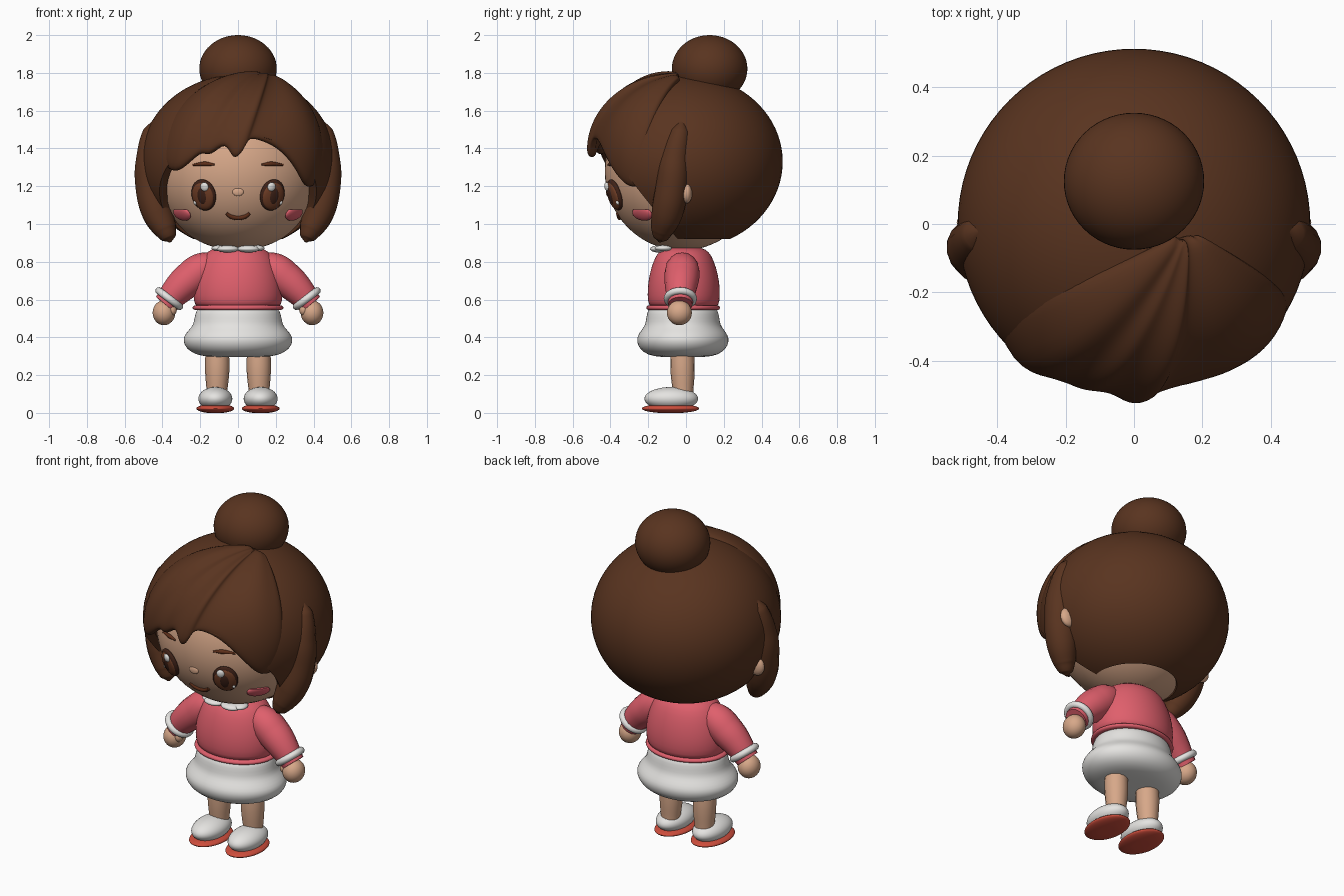
import bpy, bmesh, math
from mathutils import Vector, Matrix

cube = bpy.data.objects.get("Cube")
if cube:
    bpy.data.objects.remove(cube, do_unlink=True)


def material(name, r, g, b):
    m = bpy.data.materials.new(name)
    m.use_nodes = True
    m.diffuse_color = (r, g, b, 1)
    m.node_tree.nodes["Principled BSDF"].inputs["Base Color"].default_value = (r, g, b, 1)
    m.node_tree.nodes["Principled BSDF"].inputs["Roughness"].default_value = 0.7
    return m


HAIR = material("hair_brown", 0.1, 0.034, 0.014)
SKIN = material("skin", 0.68, 0.39, 0.25)
PINK = material("sweater_pink", 0.74, 0.115, 0.15)
WHITE = material("white", 0.78, 0.77, 0.75)
SOLE = material("sole_red", 0.62, 0.075, 0.045)
IRIS = material("iris_brown", 0.17, 0.05, 0.02)
DARK = material("dark_brown", 0.05, 0.016, 0.009)
LINE = material("line_brown", 0.11, 0.028, 0.01)

HEAD_C, HEAD_R = Vector((0, -0.02, 1.28)), Vector((0.44, 0.41, 0.42))
HAIR_C, HAIR_R = Vector((0, 0, 1.33)), Vector((0.515, 0.512, 0.46))


def finish(ob, mat, angle=50):
    """Bake modifiers or curves to a mesh, then colour and shade it."""
    bpy.ops.object.select_all(action='DESELECT')
    ob.select_set(True)
    bpy.context.view_layer.objects.active = ob
    bpy.ops.object.convert(target='MESH')
    ob = bpy.context.object
    ob.data.materials.clear()
    ob.data.materials.append(mat)
    bpy.ops.object.shade_smooth_by_angle(angle=math.radians(angle))


def from_bmesh(name, bm, mat, angle=50, subsurf=0, thickness=0):
    me = bpy.data.meshes.new(name)
    bm.to_mesh(me)
    bm.free()
    ob = bpy.data.objects.new(name, me)
    bpy.context.collection.objects.link(ob)
    if thickness:
        ob.modifiers.new("thickness", 'SOLIDIFY').thickness = thickness
    if subsurf:
        mod = ob.modifiers.new("smooth", 'SUBSURF')
        mod.levels = mod.render_levels = subsurf
    finish(ob, mat, angle)


def ball(name, loc, radii, mat, rot=None, cuts=(), seg=40, shell=0):
    """Ellipsoid, optionally trimmed by planes (point, outward normal); solid or a shell."""
    bm = bmesh.new()
    bmesh.ops.create_uvsphere(bm, u_segments=seg, v_segments=seg // 2, radius=1)
    m = Matrix.Diagonal((*radii, 1))
    if rot:
        m = rot.to_matrix().to_4x4() @ m
    bm.transform(Matrix.Translation(loc) @ m)
    for co, no in cuts:
        bmesh.ops.bisect_plane(bm, geom=bm.verts[:] + bm.edges[:] + bm.faces[:],
                               plane_co=co, plane_no=no, clear_outer=True)
        if not shell:
            bmesh.ops.holes_fill(bm, edges=[e for e in bm.edges if e.is_boundary], sides=0)
    from_bmesh(name, bm, mat, thickness=shell)


def lathe(name, profile, mat, y=0.0, depth=1.0):
    """Elliptical turned form from (radius, z) pairs."""
    bm = bmesh.new()
    vs = [bm.verts.new((r, 0, z)) for r, z in profile]
    es = [bm.edges.new(p) for p in zip(vs, vs[1:])]
    bmesh.ops.spin(bm, geom=vs + es, cent=(0, 0, 0), axis=(0, 0, 1),
                   angle=math.tau, steps=32, use_duplicate=False)
    bmesh.ops.remove_doubles(bm, verts=bm.verts[:], dist=0.0005)
    bmesh.ops.recalc_face_normals(bm, faces=bm.faces[:])
    bm.transform(Matrix.Translation((0, y, 0)) @ Matrix.Diagonal((1, depth, 1, 1)))
    from_bmesh(name, bm, mat, 180, subsurf=1)


def tube(name, pts, mat):
    """Smooth tapered tube through (x, y, z, radius) points."""
    cu = bpy.data.curves.new(name, 'CURVE')
    cu.dimensions = '3D'
    cu.bevel_depth, cu.bevel_resolution, cu.use_fill_caps = 1, 6, True
    sp = cu.splines.new('BEZIER')
    sp.radius_interpolation = 'CARDINAL'
    sp.bezier_points.add(len(pts) - 1)
    for bp, (x, y, z, r) in zip(sp.bezier_points, pts):
        bp.co, bp.radius = (x, y, z), r
        bp.handle_left_type = bp.handle_right_type = 'AUTO'
    ob = bpy.data.objects.new(name, cu)
    bpy.context.collection.objects.link(ob)
    finish(ob, mat)


def on_face(x, z):
    """Point and outward normal on the front of the face."""
    k = 1 - (x / HEAD_R.x) ** 2 - ((z - HEAD_C.z) / HEAD_R.z) ** 2
    p = Vector((x, HEAD_C.y - HEAD_R.y * math.sqrt(k), z))
    d = p - HEAD_C
    return p, Vector([d[i] / HEAD_R[i] ** 2 for i in range(3)]).normalized()


def feature(name, x, z, rx, rz, depth, lift, mat, cuts=()):
    p, n = on_face(x, z)
    ball(name, p + n * lift, (rx, depth, rz), mat, n.to_track_quat('Y', 'Z'), cuts, 28)


def face_line(name, pts, mat):
    tube(name, [(*on_face(x, z)[0], r) for x, z, r in pts], mat)


def to_unit(p):
    """Position relative to the hair ellipsoid, scaled so its surface has length 1."""
    d = Vector(p) - HAIR_C
    return Vector([d[i] / HAIR_R[i] for i in range(3)])


# Head and hair masses
ball("head", HEAD_C, HEAD_R, SKIN, seg=64)
ball("nose", on_face(0, 1.17)[0], (0.03, 0.008, 0.022), SKIN, seg=20)
ball("back_hair", HAIR_C, HAIR_R, HAIR, seg=80, shell=0.05,
     cuts=[(Vector((0, -0.14, 1.04)), Vector((0, -0.34, -0.27))),
           (Vector((0, 0, 0.92)), Vector((0, 0, -1)))])
ball("hair_bun", (0, 0.125, 1.822), (0.205, 0.2, 0.178), HAIR, seg=56)

# Swept fringe: strands fan out from a root beside the bun to a jagged lower edge
ends = [(-0.44, -0.22, 1.36), (-0.365, -0.395, 1.25), (-0.27, -0.44, 1.31),
        (-0.20, -0.47, 1.39), (-0.16, -0.485, 1.35), (-0.07, -0.50, 1.45),
        (-0.03, -0.53, 1.33), (0.03, -0.52, 1.37), (0.06, -0.50, 1.46),
        (0.16, -0.475, 1.44), (0.25, -0.45, 1.38), (0.335, -0.395, 1.27),
        (0.38, -0.31, 1.17), (0.42, -0.22, 1.2)]
ridges = {1, 4, 6, 7, 10, 11}
bm = bmesh.new()
rows, a = 10, to_unit((0.16, -0.01, 1.8))
grid = []
for i, end in enumerate(ends):
    b = to_unit(end)
    column = []
    for r in range(rows):
        t = 0.04 + 0.96 * r / (rows - 1)
        swell = (0.05 if i in ridges else 0.008) * math.sin(math.pi * t)
        d = a.normalized().slerp(b.normalized(), t) * (a.length * (1 - t) + b.length * t + swell)
        column.append(bm.verts.new(HAIR_C + d * HAIR_R))
    grid.append(column)
for c0, c1 in zip(grid, grid[1:]):
    for r in range(rows - 1):
        bm.faces.new((c0[r], c0[r + 1], c1[r + 1], c1[r]))
from_bmesh("fringe", bm, HAIR, 180, subsurf=2, thickness=0.055)

# Mouth
face_line("mouth", [(-0.062, 1.056, 0.009), (-0.035, 1.039, 0.012), (0, 1.033, 0.012),
                    (0.035, 1.039, 0.012), (0.062, 1.056, 0.009)], LINE)

for s, side in ((1, "left"), (-1, "right")):
    # Collar
    ball(side + "_collar", (s * 0.055, -0.145, 0.868), (0.06, 0.045, 0.019), WHITE, seg=24)
    ball(side + "_collar_end", (s * 0.105, -0.12, 0.872), (0.035, 0.045, 0.016), WHITE, seg=24)

    # Face details
    feature(side + "_eye_rim", s * 0.18, 1.155, 0.07, 0.086, 0.025, 0.004, DARK)
    feature(side + "_iris", s * 0.18, 1.152, 0.061, 0.075, 0.02, 0.014, IRIS)
    feature(side + "_pupil", s * 0.18, 1.155, 0.03, 0.048, 0.012, 0.025, DARK)
    feature(side + "_eye_shine", s * 0.167, 1.202, 0.022, 0.024, 0.012, 0.029, WHITE)
    feature(side + "_eye_glint", s * 0.215, 1.122, 0.009, 0.012, 0.008, 0.025, WHITE)
    feature(side + "_cheek", s * 0.295, 1.055, 0.065, 0.042, 0.018, 0.002, PINK,
            cuts=[(Vector((0, 0, 1.077)), Vector((0, 0, 1)))])
    face_line(side + "_eyebrow", [(s * 0.125, 1.314, 0.005), (s * 0.175, 1.318, 0.012),
                                  (s * 0.238, 1.313, 0.005)], LINE)
    ball(side + "_ear", (s * 0.468, 0.005, 1.165), (0.05, 0.028, 0.056), SKIN, seg=24)

    # Side lock of hair
    tube(side + "_side_lock", [(s * 0.435, -0.02, 1.55, 0.012), (s * 0.452, -0.03, 1.49, 0.05),
                               (s * 0.463, -0.06, 1.34, 0.078), (s * 0.458, -0.075, 1.2, 0.086),
                               (s * 0.425, -0.1, 1.06, 0.084), (s * 0.385, -0.125, 0.97, 0.062),
                               (s * 0.365, -0.135, 0.925, 0.038), (s * 0.358, -0.14, 0.905, 0.008)], HAIR)

    # Arm, cuff and hand
    tube(side + "_sleeve", [(s * 0.11, -0.02, 0.77, 0.07), (s * 0.18, -0.02, 0.762, 0.088),
                            (s * 0.25, -0.022, 0.713, 0.092), (s * 0.325, -0.028, 0.645, 0.08),
                            (s * 0.385, -0.03, 0.573, 0.064)], PINK)
    bpy.ops.mesh.primitive_torus_add(location=(s * 0.364, -0.03, 0.605), major_radius=0.069,
                                     minor_radius=0.019, major_segments=32, minor_segments=12,
                                     rotation=(0, -s * math.radians(37), 0))
    bpy.context.object.name = side + "_cuff"
    finish(bpy.context.object, WHITE)
    ball(side + "_hand", (s * 0.392, -0.035, 0.53), (0.06, 0.066, 0.066), SKIN, seg=32)
    ball(side + "_thumb", (s * 0.348, -0.06, 0.545), (0.024, 0.026, 0.03), SKIN, seg=20)

    # Leg and shoe
    tube(side + "_leg", [(s * 0.11, -0.02, 0.34, 0.062), (s * 0.11, -0.018, 0.22, 0.064),
                         (s * 0.112, -0.015, 0.08, 0.052)], SKIN)
    ball(side + "_shoe", (s * 0.12, -0.078, 0.075), (0.09, 0.142, 0.062), WHITE)
    ball(side + "_sole", (s * 0.12, -0.082, 0.023), (0.1, 0.152, 0.025), SOLE,
         cuts=[(Vector((0, 0, 0)), Vector((0, 0, -1)))])

# Clothes
lathe("sweater", [(0, 0.56), (0.2, 0.56), (0.23, 0.565), (0.239, 0.62), (0.235, 0.69),
                  (0.214, 0.77), (0.182, 0.835), (0.145, 0.868), (0.08, 0.88), (0, 0.88)],
      PINK, -0.012, 0.81)
lathe("sweater_hem", [(0.2, 0.545), (0.235, 0.543), (0.245, 0.555), (0.238, 0.57), (0.2, 0.572)],
      PINK, -0.015, 0.81)
lathe("skirt", [(0, 0.56), (0.2, 0.56), (0.222, 0.545), (0.232, 0.5), (0.238, 0.465), (0.26, 0.44),
                (0.286, 0.41), (0.293, 0.38), (0.275, 0.338), (0.22, 0.305), (0.14, 0.295), (0, 0.295)],
      WHITE, -0.017, 0.84)
